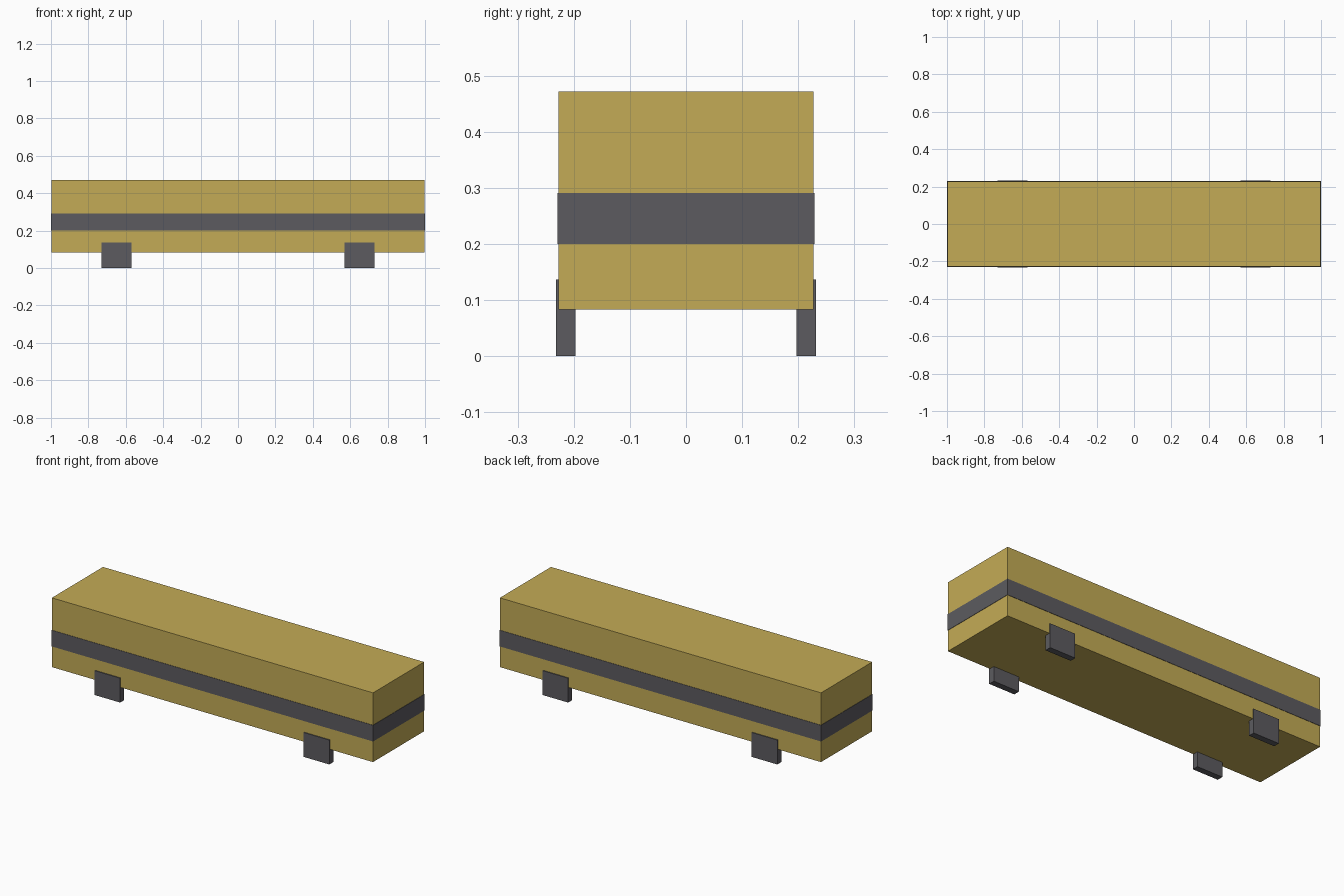
import bpy

if "Cube" in bpy.data.objects:
    bpy.data.objects.remove(bpy.data.objects["Cube"])


def material(name, color):
    mat = bpy.data.materials.new(name)
    mat.diffuse_color = (*color, 1.0)
    mat.use_nodes = True
    mat.node_tree.nodes["Principled BSDF"].inputs["Base Color"].default_value = mat.diffuse_color
    return mat


def box(name, x, y, z, mat):
    """Box spanning the given (min, max) ranges."""
    spans = (x, y, z)
    bpy.ops.mesh.primitive_cube_add(size=1, location=[(a + b) / 2 for a, b in spans])
    obj = bpy.context.object
    obj.name = name
    obj.scale = [b - a for a, b in spans]
    bpy.ops.object.transform_apply(location=False, rotation=False, scale=True)
    obj.data.materials.append(mat)
    return obj


yellow = material("yellow", (0.55, 0.41, 0.093))
dark = material("dark_grey", (0.107, 0.105, 0.117))

# Main long body
box("body", (-0.998, 0.998), (-0.227, 0.227), (0.083, 0.472), yellow)

# Stripe wrapping all four sides, slightly proud of the body
box("side_stripe", (-1.0, 1.0), (-0.229, 0.229), (0.2, 0.291), dark)

# Four block wheels, overlapping the lower edge of the body
for end, sx in (("left", -1), ("right", 1)):
    for side, sy in (("front", -1), ("back", 1)):
        box(f"{side}_{end}_wheel",
            sorted((sx * 0.57, sx * 0.73)),
            sorted((sy * 0.197, sy * 0.232)),
            (0.0, 0.137), dark)
